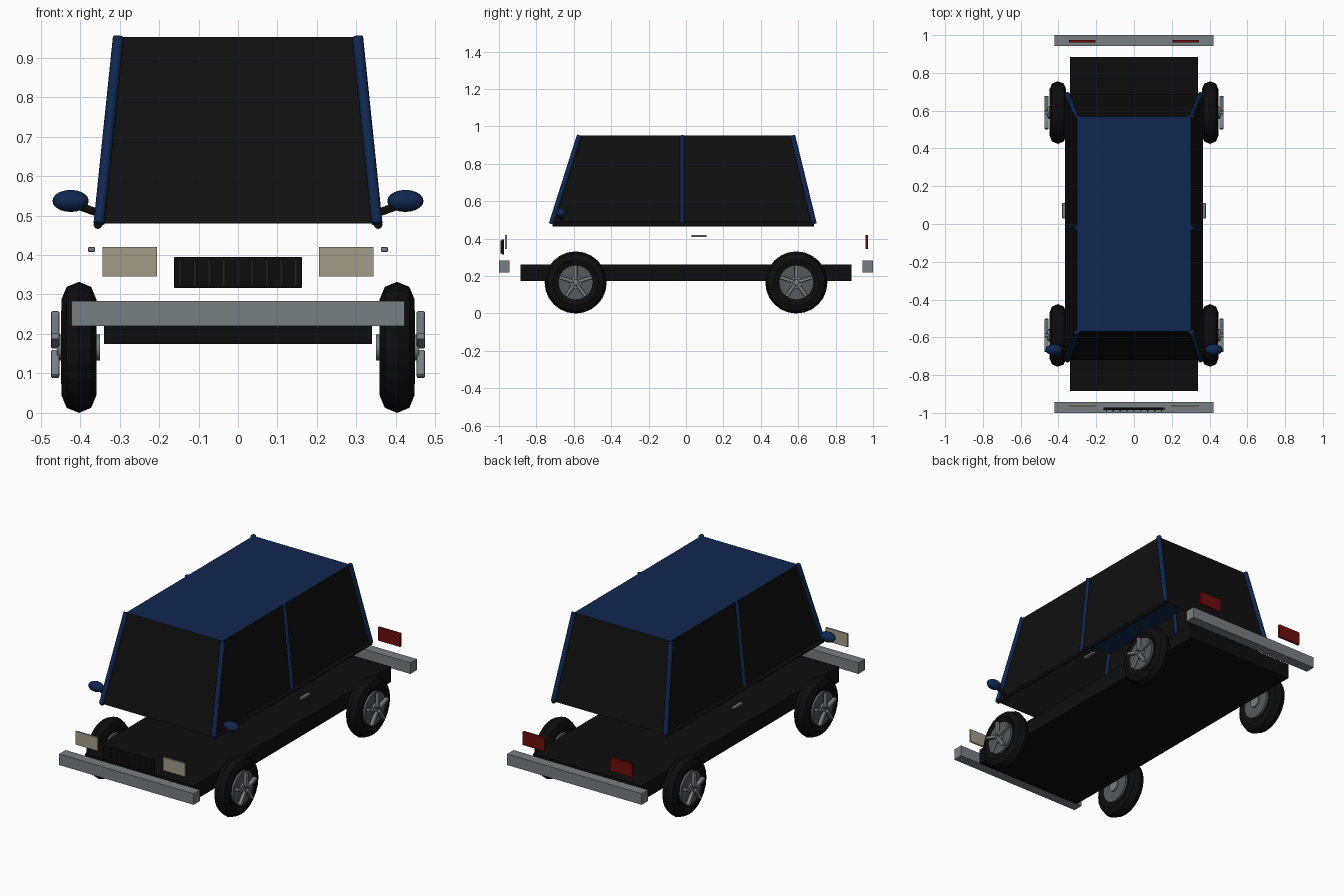
import bpy, bmesh, math
from mathutils import Vector

cube = bpy.data.objects.get("Cube")
if cube:
    bpy.data.objects.remove(cube, do_unlink=True)


def material(name, r, g, b):
    m = bpy.data.materials.new(name)
    m.use_nodes = True
    m.diffuse_color = (r, g, b, 1)
    m.node_tree.nodes["Principled BSDF"].inputs["Base Color"].default_value = (r, g, b, 1)
    return m


BLUE = material("blue paint", 0.005, 0.02, 0.08)
GLASS = material("black glass", 0.005, 0.005, 0.005)
BLACK = material("black rubber", 0.004, 0.004, 0.004)
METAL = material("grey metal", 0.19, 0.21, 0.22)
RIM = material("dark rim metal", 0.09, 0.1, 0.11)
SLAT = material("dark slat", 0.02, 0.02, 0.02)
LAMP = material("headlight cream", 0.36, 0.33, 0.25)
RED = material("tail light red", 0.16, 0.004, 0.004)


def finish(name, mat, smooth=False):
    ob = bpy.context.object
    ob.name = name
    ob.data.materials.append(mat)
    if smooth:
        bpy.ops.object.shade_smooth_by_angle(angle=math.radians(40))
    return ob


def box(name, mat, lo, hi, bevel=0):
    lo, hi = Vector(lo), Vector(hi)
    bpy.ops.mesh.primitive_cube_add(size=1, location=(lo + hi) / 2)
    bpy.context.object.scale = hi - lo
    bpy.ops.object.transform_apply(location=False, rotation=False, scale=True)
    ob = finish(name, mat)
    if bevel:
        mod = ob.modifiers.new("soft edges", "BEVEL")
        mod.width, mod.segments = bevel, 2
    return ob


def rod(name, mat, a, b, radius, sides=12, smooth=True):
    a, b = Vector(a), Vector(b)
    bpy.ops.mesh.primitive_cylinder_add(vertices=sides, radius=radius, depth=(b - a).length,
                                        location=(a + b) / 2)
    bpy.context.object.rotation_euler = (b - a).to_track_quat("Z", "Y").to_euler()
    return finish(name, mat, smooth)


def panel(name, mat, corners):
    mesh = bpy.data.meshes.new(name)
    mesh.from_pydata(corners, [], [range(len(corners))])
    mesh.materials.append(mat)
    bpy.context.collection.objects.link(bpy.data.objects.new(name, mesh))


# Cabin corners: bottom and top rings, counter-clockwise from front right
LOW_X, TOP_X, LOW_Z, TOP_Z = 0.352, 0.303, 0.48, 0.952
LOW_F, LOW_R, TOP_F, TOP_R = -0.72, 0.685, -0.57, 0.57
low = [(-LOW_X, LOW_F, LOW_Z), (LOW_X, LOW_F, LOW_Z), (LOW_X, LOW_R, LOW_Z), (-LOW_X, LOW_R, LOW_Z)]
top = [(-TOP_X, TOP_F, TOP_Z), (TOP_X, TOP_F, TOP_Z), (TOP_X, TOP_R, TOP_Z), (-TOP_X, TOP_R, TOP_Z)]

# Open-bottomed cabin: four windows, roof and corner pillars
for i, side in enumerate(("windshield", "left_windows", "rear_window", "right_windows")):
    j = (i + 1) % 4
    panel(side, GLASS, [low[i], low[j], top[j], top[i]])
    rod("corner_pillar", BLUE, low[i], top[i], 0.014)
panel("roof", BLUE, top)

# Body parts that repeat on both sides
for s, label in ((-1, "right_"), (1, "left_")):
    rod(label + "middle_pillar", BLUE, (s * LOW_X, -0.02, LOW_Z), (s * TOP_X, -0.02, TOP_Z), 0.012)
    rod(label + "sill", BLACK, (s * 0.355, -0.715, 0.477), (s * 0.355, 0.685, 0.477), 0.011)
    box(label + "door_handle", METAL, (s * 0.371 - 0.009, 0.03, 0.408),
        (s * 0.371 + 0.009, 0.11, 0.42), 0.003)
    lamp_x = s * 0.274
    box(label + "headlight", LAMP, (lamp_x - 0.069, -0.967, 0.345), (lamp_x + 0.069, -0.957, 0.42))
    box(label + "tail_light", RED, (lamp_x - 0.069, 0.961, 0.345), (lamp_x + 0.069, 0.974, 0.42))

    # Wing mirror on a short arm
    rod(label + "mirror_arm", BLACK, (s * 0.35, -0.665, 0.505), (s * 0.42, -0.665, 0.53), 0.01)
    bpy.ops.mesh.primitive_uv_sphere_add(segments=16, ring_count=10, location=(s * 0.424, -0.665, 0.537))
    bpy.context.object.scale = (0.046, 0.029, 0.028)
    finish(label + "mirror", BLUE, True)

# Chassis and bumpers
box("chassis", BLACK, (-0.34, -0.885, 0.175), (0.34, 0.885, 0.262))
box("front_bumper", METAL, (-0.422, -1, 0.22), (0.422, -0.943, 0.283))
box("rear_bumper", METAL, (-0.422, 0.943, 0.22), (0.422, 1, 0.283))

# Grille with upright slats
box("grille", BLACK, (-0.162, -0.986, 0.316), (0.162, -0.972, 0.395), 0.003)
for i in range(-4, 5):
    x = i * 0.0365
    box("grille_slat", SLAT, (x - 0.003, -0.993, 0.322), (x + 0.003, -0.985, 0.389))

# Wheels: faceted tyre, rim drum, hub and five spokes
for s in (-1, 1):
    for y, end in ((-0.59, "front"), (0.59, "rear")):
        label = end + ("_left_" if s > 0 else "_right_")
        centre = Vector((s * 0.403, y, 0.166))

        def across(inner, outer):
            return (s * inner, y, centre.z), (s * outer, y, centre.z)

        bpy.ops.mesh.primitive_torus_add(major_segments=24, minor_segments=8, major_radius=0.122,
                                         minor_radius=0.044, location=centre,
                                         rotation=(0, math.pi / 2, 0))
        finish(label + "tyre", BLACK)
        rod(label + "rim", RIM, *across(0.358, 0.448), 0.093, 24)
        rod(label + "hub", METAL, *across(0.349, 0.459), 0.033, 16)
        for k in range(5):
            spoke = box(label + "spoke", METAL, (-0.011, -0.009, 0.012), (0.011, 0.009, 0.092), 0.005)
            # Lay each spoke out around the wheel axis
            spoke.data.transform(spoke.matrix_basis)
            spoke.location = (s * 0.463, y, centre.z)
            spoke.rotation_euler = (k * math.tau / 5, 0, 0)
